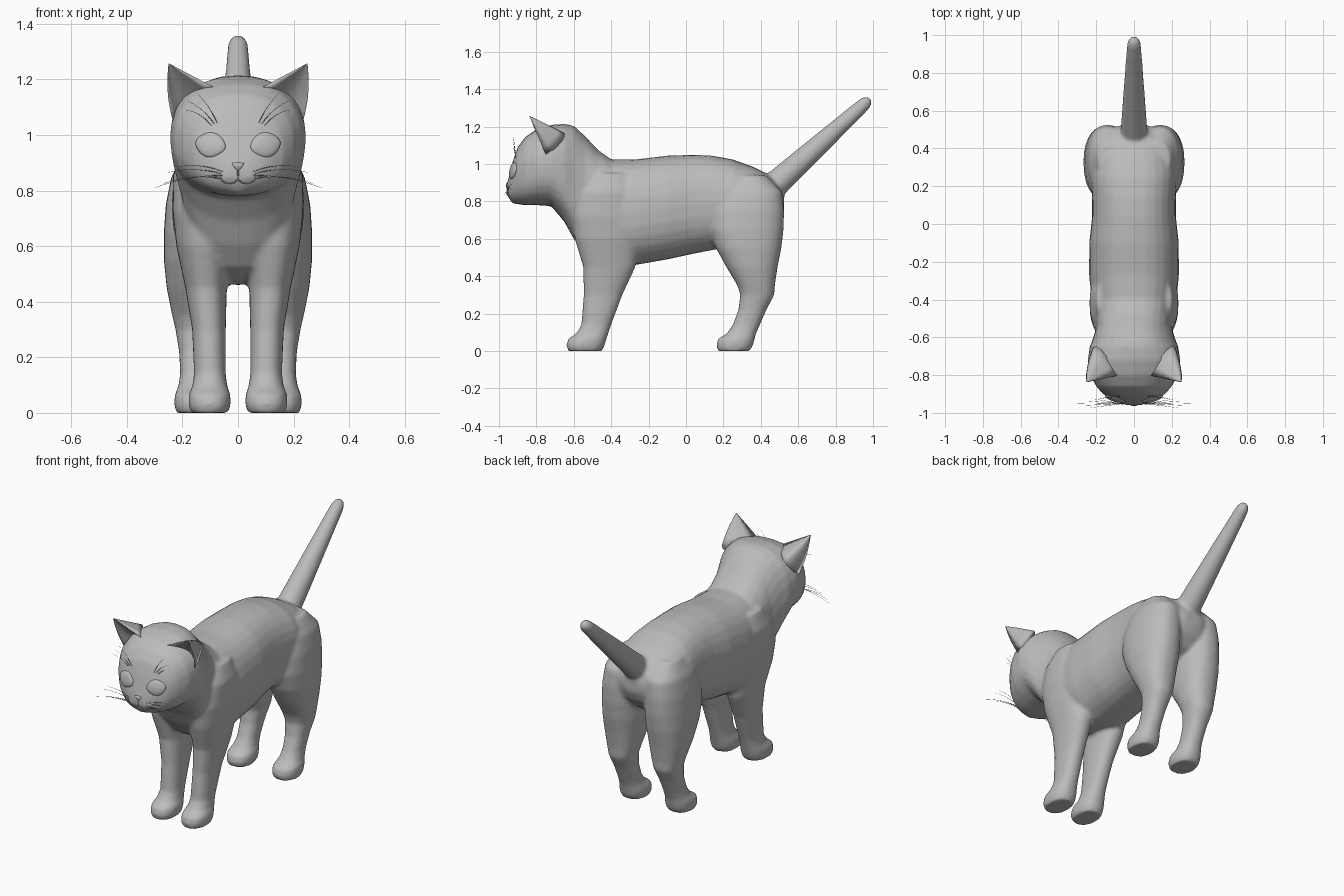
import bpy, bmesh, math
from mathutils import Vector

if "Cube" in bpy.data.objects:
    bpy.data.objects.remove(bpy.data.objects["Cube"])

grey = bpy.data.materials.new("plain grey")
grey.diffuse_color = (0.5, 0.5, 0.5, 1)
grey.use_nodes = True
grey.node_tree.nodes["Principled BSDF"].inputs["Base Color"].default_value = grey.diffuse_color
V = Vector


def make(name, bm, smooth=True):
    bmesh.ops.recalc_face_normals(bm, faces=bm.faces)
    me = bpy.data.meshes.new(name)
    bm.to_mesh(me)
    bm.free()
    ob = bpy.data.objects.new(name, me)
    bpy.context.collection.objects.link(ob)
    me.materials.append(grey)
    for p in me.polygons:
        p.use_smooth = smooth
    return ob


def loft(name, rings):
    """Skin closed rings of points and cap both ends."""
    bm = bmesh.new()
    rows = [[bm.verts.new(p) for p in r] for r in rings]
    n = len(rows[0])
    for a, b in zip(rows, rows[1:]):
        for i in range(n):
            j = (i + 1) % n
            bm.faces.new((a[i], a[j], b[j], b[i]))
    bm.faces.new(rows[0])
    bm.faces.new(rows[-1])
    return make(name, bm)


def ring(c, u, v, e=2.0, n=28):
    """Superellipse around c with half axes u and v."""
    pts = []
    for i in range(n):
        t = 2 * math.pi * i / n
        x, y = math.cos(t), math.sin(t)
        pts.append(V(c) + V(u) * math.copysign(abs(x) ** (2 / e), x)
                   + V(v) * math.copysign(abs(y) ** (2 / e), y))
    return pts


def ball(name, c, s):
    bm = bmesh.new()
    bmesh.ops.create_uvsphere(bm, u_segments=24, v_segments=16, radius=1)
    for v in bm.verts:
        v.co = V(c) + V((v.co.x * s[0], v.co.y * s[1], v.co.z * s[2]))
    return make(name, bm)


# torso, neck and head: y, bottom z, top z, half width
spine = [(-.958, .845, .89, .035), (-.945, .815, .94, .085), (-.925, .795, 1.02, .125),
         (-.90, .785, 1.09, .165), (-.86, .78, 1.145, .20), (-.80, .78, 1.185, .232),
         (-.72, .775, 1.21, .245), (-.65, .69, 1.215, .235), (-.60, .60, 1.205, .215),
         (-.54, .52, 1.15, .20), (-.47, .48, 1.075, .205), (-.40, .46, 1.025, .225),
         (-.27, .46, 1.025, .238), (-.1, .49, 1.045, .237), (.04, .52, 1.05, .222),
         (.14, .54, 1.045, .222), (.25, .56, 1.025, .23), (.36, .59, .985, .22),
         (.45, .64, .94, .185), (.50, .70, .89, .14), (.525, .76, .84, .06)]
parts = [loft("torso", [ring((0, y, (b + t) / 2), (w, 0, 0), (0, 0, (t - b) / 2), 2.35)
                        for y, b, t, w in spine])]

# legs: z, front y, back y, inner x, outer x
front_leg = [(0, -.63, -.45, .035, .17), (.03, -.64, -.435, .026, .178),
             (.065, -.63, -.425, .027, .177), (.095, -.585, -.415, .038, .165),
             (.14, -.56, -.40, .044, .158), (.3, -.547, -.34, .044, .165),
             (.45, -.55, -.27, .04, .19), (.6, -.595, -.25, .03, .222),
             (.72, -.61, -.24, .03, .235), (.85, -.58, -.25, .03, .235),
             (.95, -.50, -.30, .04, .20)]
back_leg = [(0, .17, .34, .085, .222), (.03, .162, .358, .075, .23),
            (.065, .17, .367, .078, .228), (.095, .22, .375, .09, .215),
            (.14, .25, .395, .095, .208), (.22, .28, .43, .09, .212),
            (.30, .29, .472, .075, .225), (.35, .275, .475, .06, .237),
            (.45, .215, .49, .04, .257), (.55, .16, .51, .025, .267),
            (.65, .125, .522, .02, .267), (.75, .13, .525, .02, .26),
            (.85, .17, .515, .02, .24), (.94, .25, .43, .03, .19)]
for name, rows in (("front_leg", front_leg), ("back_leg", back_leg)):
    for s in (-1, 1):
        parts.append(loft(name, [ring((s * (x0 + x1) / 2, (y0 + y1) / 2, z),
                                      ((x1 - x0) / 2, 0, 0), (0, (y1 - y0) / 2, 0), 2.3)
                                 for z, y0, y1, x0, x1 in rows]))

# tail: fraction along its axis, radius
a, d = V((0, .40, .82)), V((0, .585, .53))
up = V((0, -d.z, d.y)).normalized()
parts.append(loft("tail", [ring(a + d * f, (r, 0, 0), up * r) for f, r in
                           ((0, .075), (.15, .071), (.35, .063), (.6, .052), (.85, .041),
                            (.95, .036), (.985, .026), (1.0, .01))]))

# muzzle pads and chin
for s in (-1, 1):
    parts.append(ball("muzzle", (s * .035, -.918, .853), (.045, .042, .033)))
parts.append(ball("chin", (0, -.905, .815), (.045, .038, .03)))

# fuse the skin into one smooth body
bpy.ops.object.select_all(action='DESELECT')
for p in parts:
    p.select_set(True)
body = parts[0]
bpy.context.view_layer.objects.active = body
bpy.ops.object.join()
body.name = "body"
m = body.modifiers.new("fuse", 'REMESH')
m.mode, m.voxel_size, m.use_smooth_shade = 'VOXEL', .011, True
m = body.modifiers.new("soften", 'SMOOTH')
m.factor, m.iterations = .5, 6
bpy.ops.object.convert(target='MESH')


def on_face(x, z):
    """Point on the front of the face at x, z."""
    hit, loc, nor, _ = body.ray_cast(V((x, -2, z)), V((0, 1, 0)))
    return (loc, nor) if hit else (V((x, -.9, z)), V((0, -1, 0)))


def strand(name, pts, r, tip=1.0):
    cu = bpy.data.curves.new(name, 'CURVE')
    cu.dimensions, cu.bevel_depth, cu.bevel_resolution = '3D', r, 0
    sp = cu.splines.new('POLY')
    sp.points.add(len(pts) - 1)
    for i, p in enumerate(pts):
        sp.points[i].co = (*p, 1)
        sp.points[i].radius = 1 + (tip - 1) * i / (len(pts) - 1)
    cu.materials.append(grey)
    bpy.context.collection.objects.link(bpy.data.objects.new(name, cu))


def bend(p, q, sag, n=7):
    return [V(p).lerp(V(q), i / n) + V((0, 0, sag * 4 * i / n * (1 - i / n))) for i in range(n + 1)]


for s in (-1, 1):
    # ear: hollow shell, thick crescent narrowing to the tip
    A, B, tip = V((s * .075, -.80, 1.165)), V((s * .232, -.745, 1.04)), V((s * .25, -.838, 1.258))
    out, inn = V((s * .045, .125, .06)), V((s * .02, .06, .0))
    rings = []
    for f in (0, .2, .4, .6, .8, .93, .99):
        r = []
        for bulge, order in ((out, range(9)), (inn, range(7, 0, -1))):
            for i in order:
                t = i / 8
                p = A.lerp(B, t) + bulge * math.sin(math.pi * t)
                r.append(p.lerp(tip, f) + V((s * .012, 0, 0)) * math.sin(math.pi * f) * t)
        rings.append(r)
    loft("ear", rings)

    # eye: almond lens set into the face
    c, nor = on_face(s * .10, .965)
    bm = bmesh.new()
    bmesh.ops.create_uvsphere(bm, u_segments=28, v_segments=14, radius=1)
    rot = V((0, 0, 1)).rotation_difference(nor)
    side = (V((s, 0, .25)) - nor * nor.dot(V((s, 0, .25)))).normalized()
    top = (nor.cross(side) * s).normalized()
    if top.z < 0:
        top = -top
    for v in bm.verts:
        x, y, z = v.co
        v.co = c - nor * .004 + side * x * .057 + top * y * .046 * (1 - .25 * x * x) + nor * z * .015
    make("eye", bm)

    # mouth line
    strand("mouth", [on_face(s * x, z)[0] for x, z in
                     ((0, .84), (.015, .829), (.03, .826), (.045, .829), (.06, .838))], .003)

    # whiskers and brow hairs
    for i, (ex, ez) in enumerate(((.22, .885), (.25, .865), (.30, .81), (.27, .825), (.23, .835))):
        p = on_face(s * (.055 + .006 * (i % 2)), .868 - .007 * i)[0]
        strand("whisker", bend(p, (s * ex, -.925 - .012 * i, ez), .012), .0016, .3)
    for x0, z0, x1, z1 in ((.075, 1.045, .15, 1.15), (.085, 1.04, .18, 1.12), (.095, 1.035, .19, 1.09)):
        strand("brow_hair", bend(on_face(s * x0, z0)[0], (s * x1, -.925, z1), .012), .0014, .3)

# nose: small rounded triangle plate and the line under it
strand("nose_line", [on_face(0, z)[0] for z in (.87, .855, .84)], .003)
bm = bmesh.new()
tri = [(-.026, .9), (0, .903), (.026, .9), (.02, .888), (.004, .87), (-.004, .87), (-.02, .888)]
rim = [bm.verts.new(on_face(x, z)[0] + V((0, .004, 0))) for x, z in tri]
cap = [bm.verts.new(on_face(x * .7, .888 + (z - .888) * .7)[0] - V((0, .005, 0))) for x, z in tri]
for i in range(7):
    j = (i + 1) % 7
    bm.faces.new((rim[i], rim[j], cap[j], cap[i]))
bm.faces.new(cap)
bm.faces.new(rim[::-1])
make("nose", bm)
